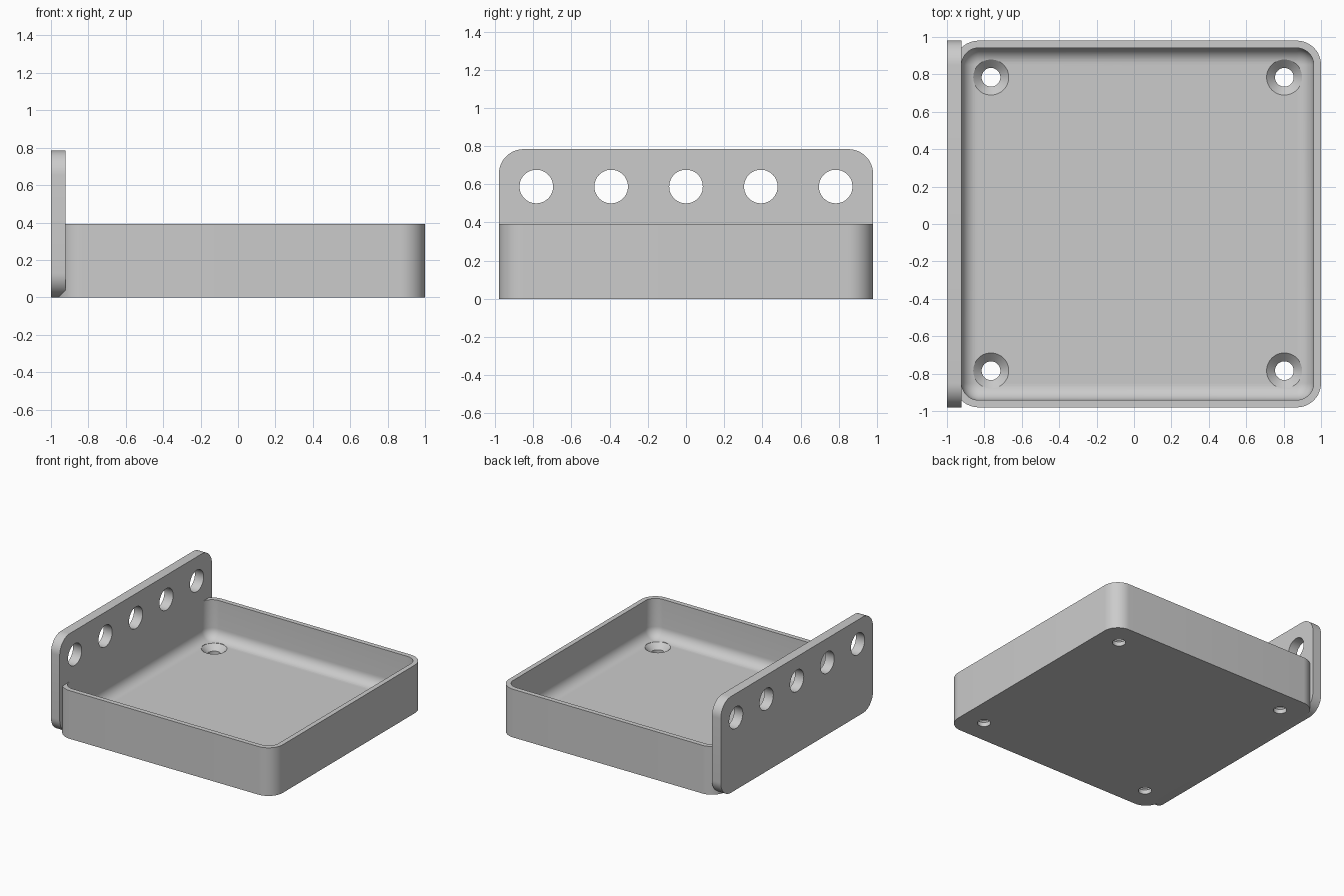
import bpy, bmesh, math
from mathutils import Matrix

default = bpy.data.objects.get("Cube")
if default:
    bpy.data.objects.remove(default, do_unlink=True)

MM = 2 / 102                     # model is laid out on a millimetre grid
SIZE, WALL, PLATE = 100 * MM, 2 * MM, 4 * MM
TRAY_H, PLATE_H, FLOOR = 20 * MM, 40 * MM, 4 * MM
RADIUS, FILLET = 0.13, 0.085
TRAY_X = 1 - SIZE / 2            # tray centre along x

grey = bpy.data.materials.new("light_grey")
grey.use_nodes = True
colour = (0.6, 0.6, 0.6, 1)
grey.diffuse_color = colour
grey.node_tree.nodes["Principled BSDF"].inputs["Base Color"].default_value = colour


def rounded_rect(half_u, half_v, radius, inset=0, steps=12):
    """Outline whose corner centres stay fixed while it is inset."""
    points = []
    for k, (su, sv) in enumerate([(1, 1), (-1, 1), (-1, -1), (1, -1)]):
        for i in range(steps + 1):
            a = math.pi / 2 * (k + i / steps)
            points.append((su * (half_u - radius) + (radius - inset) * math.cos(a),
                           sv * (half_v - radius) + (radius - inset) * math.sin(a)))
    return points


def loft(name, rings):
    """Skin a list of 3D rings and cap both ends."""
    bm = bmesh.new()
    loops = [[bm.verts.new(p) for p in ring] for ring in rings]
    for low, high in zip(loops, loops[1:]):
        n = len(low)
        for i in range(n):
            bm.faces.new((low[i], low[(i + 1) % n], high[(i + 1) % n], high[i]))
    bm.faces.new(loops[0][::-1])
    bm.faces.new(loops[-1])
    bmesh.ops.recalc_face_normals(bm, faces=bm.faces)
    mesh = bpy.data.meshes.new(name)
    bm.to_mesh(mesh)
    bm.free()
    obj = bpy.data.objects.new(name, mesh)
    bpy.context.collection.objects.link(obj)
    mesh.materials.append(grey)
    return obj


def circle(radius, z, sides=48):
    return [(radius * math.cos(2 * math.pi * i / sides),
             radius * math.sin(2 * math.pi * i / sides), z) for i in range(sides)]


def cut(target, cutter):
    cutter.hide_render = True
    mod = target.modifiers.new("hole", 'BOOLEAN')
    mod.operation, mod.solver, mod.object = 'DIFFERENCE', 'EXACT', cutter
    bpy.context.view_layer.objects.active = target
    bpy.ops.object.modifier_apply(modifier=mod.name)
    bpy.data.objects.remove(cutter, do_unlink=True)


# Tray: outer wall, rim, inner wall, then a filleted floor
sections = [(0, 0), (0, TRAY_H), (WALL, TRAY_H)]
for i in range(11):
    a = math.pi / 2 * i / 10
    sections.append((WALL + FILLET * (1 - math.cos(a)),
                     FLOOR + FILLET * (1 - math.sin(a))))
tray = loft("tray", [[(x + TRAY_X, y, z) for x, y in
                      rounded_rect(SIZE / 2, SIZE / 2, RADIUS, inset)]
                     for inset, z in sections])

# Countersunk screw holes in the floor
profile = [(0.05, -0.1), (0.05, 0.035), (0.095, FLOOR), (0.095, 0.3)]
for sx in (-1, 1):
    for sy in (-1, 1):
        screw = loft("screw_cutter", [circle(r, z) for r, z in profile])
        screw.data.transform(Matrix.Translation((TRAY_X + sx * 40 * MM, sy * 40 * MM, 0)))
        cut(tray, screw)

# Upright mounting plate on the right-hand side
plate = loft("mounting_plate", [[(x, y, z + PLATE_H / 2) for y, z in
                                 rounded_rect(SIZE / 2, PLATE_H / 2, RADIUS)]
                                for x in (-1, -1 + PLATE + 0.0005)])

# Row of five round holes along the plate
for k in range(-2, 3):
    peg = loft("peg_cutter", [circle(0.088, -0.3), circle(0.088, 0.3)])
    peg.data.transform(Matrix.Translation((-1, k * 20 * MM, 30 * MM))
                       @ Matrix.Rotation(math.pi / 2, 4, 'Y'))
    cut(plate, peg)

# Smooth curves, keep edges sharp
bpy.ops.object.select_all(action='DESELECT')
for obj in (tray, plate):
    obj.select_set(True)
bpy.context.view_layer.objects.active = tray
bpy.ops.object.shade_smooth_by_angle(angle=math.radians(30))
